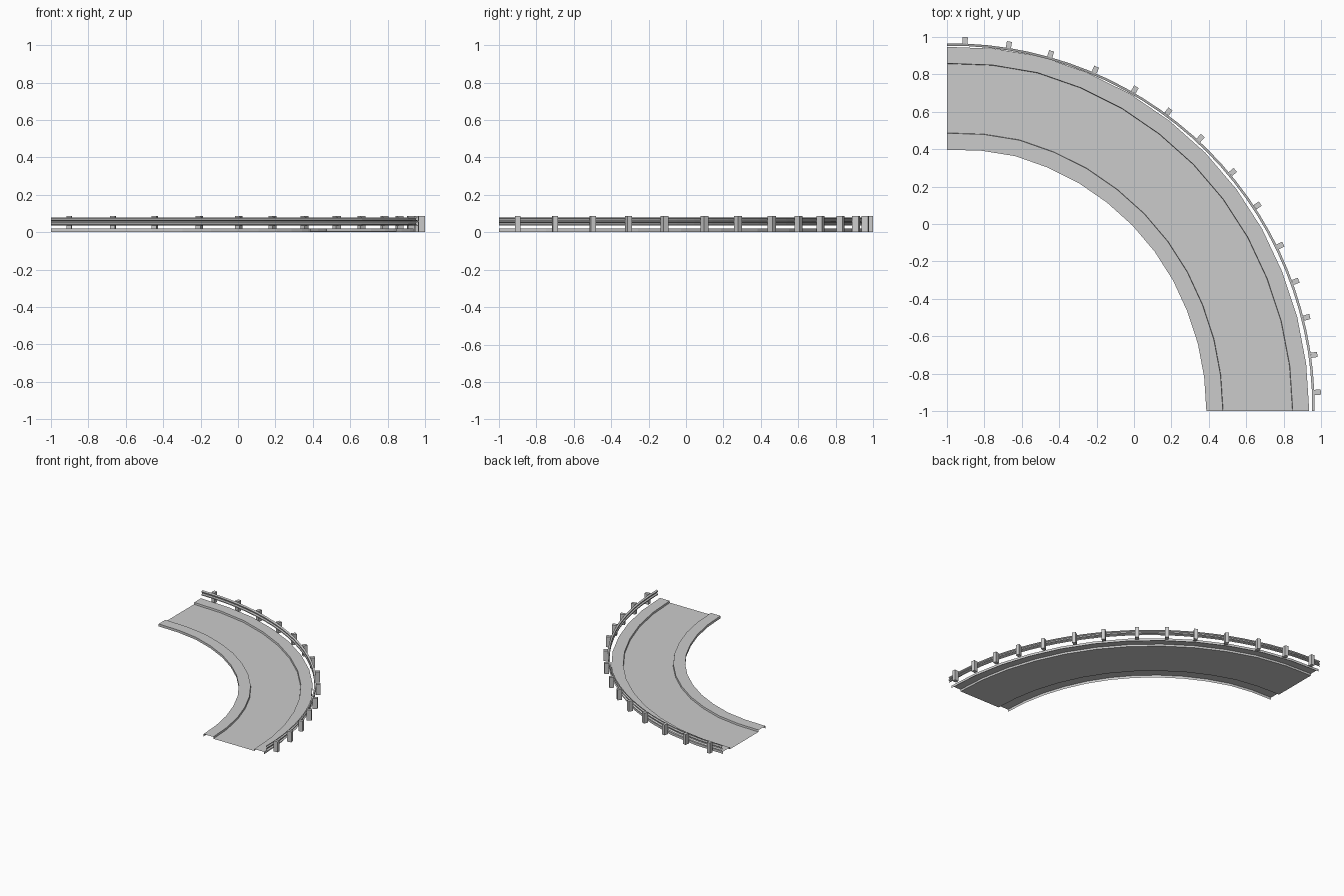
import bpy, bmesh, math
from mathutils import Matrix, Vector

if "Cube" in bpy.data.objects:
    bpy.data.objects.remove(bpy.data.objects["Cube"])

# Quarter bend swept around the corner (-1, -1); angle 0 points to +y, 90 to +x
CORNER = -1.0


def place(angle, r, z):
    a = math.radians(angle)
    return Vector((CORNER + r * math.sin(a), CORNER + r * math.cos(a), z))


def sweep(name, profile, radii):
    """Sweep an open (offset, z) profile round the bend; one radius per ring."""
    bm = bmesh.new()
    n = len(radii) - 1
    rings = []
    for i, r in enumerate(radii):
        ang = 90 * i / n
        row = []
        for off, z in profile:
            p = place(ang, r + off, z)
            row.append(bm.verts.new(p))
        rings.append(row)
    for a, b in zip(rings, rings[1:]):
        for k in range(len(profile) - 1):
            bm.faces.new((a[k], b[k], b[k + 1], a[k + 1]))
    return finish(name, bm)


def finish(name, bm):
    me = bpy.data.meshes.new(name)
    bm.to_mesh(me)
    bm.free()
    ob = bpy.data.objects.new(name, me)
    bpy.context.collection.objects.link(ob)
    return ob


# Road sheet with raised kerb strips and outer skirts
road_radii = [1.397, 1.404, 1.411, 1.409, 1.408, 1.405, 1.403,
              1.400, 1.396, 1.391, 1.389, 1.387, 1.387]
sweep("road", [(0, 0), (0, 0.02), (0.088, 0.02), (0.09, 0.005),
               (0.46, 0.005), (0.462, 0.02), (0.55, 0.02), (0.55, 0)], road_radii)

# Corrugated guard rail along the outer edge
bulge = lambda ang: 0.009 * math.sin(math.radians(2 * ang))
N = 28
rail_radii = [1.966 + bulge(90 * i / N) for i in range(N + 1)]
sweep("guard_rail", [(0, 0.036), (-0.013, 0.042), (-0.013, 0.050), (-0.002, 0.055),
                     (-0.002, 0.061), (-0.013, 0.066), (-0.013, 0.074), (0, 0.080)],
      rail_radii)

# Posts behind the rail
bm = bmesh.new()
H = 0.086
for ang in (2.8, 9.6, 16.2, 23.5, 30.3, 36.5, 42.9, 50.1,
            56.5, 63.6, 69.6, 75.4, 81.3, 87.1):
    m = (Matrix.Translation(place(ang, 1.983 + bulge(ang), H / 2))
         @ Matrix.Rotation(-math.radians(ang), 4, 'Z')
         @ Matrix.Diagonal((0.028, 0.035, H, 1)))
    bmesh.ops.create_cube(bm, size=1, matrix=m)
finish("rail_posts", bm)
